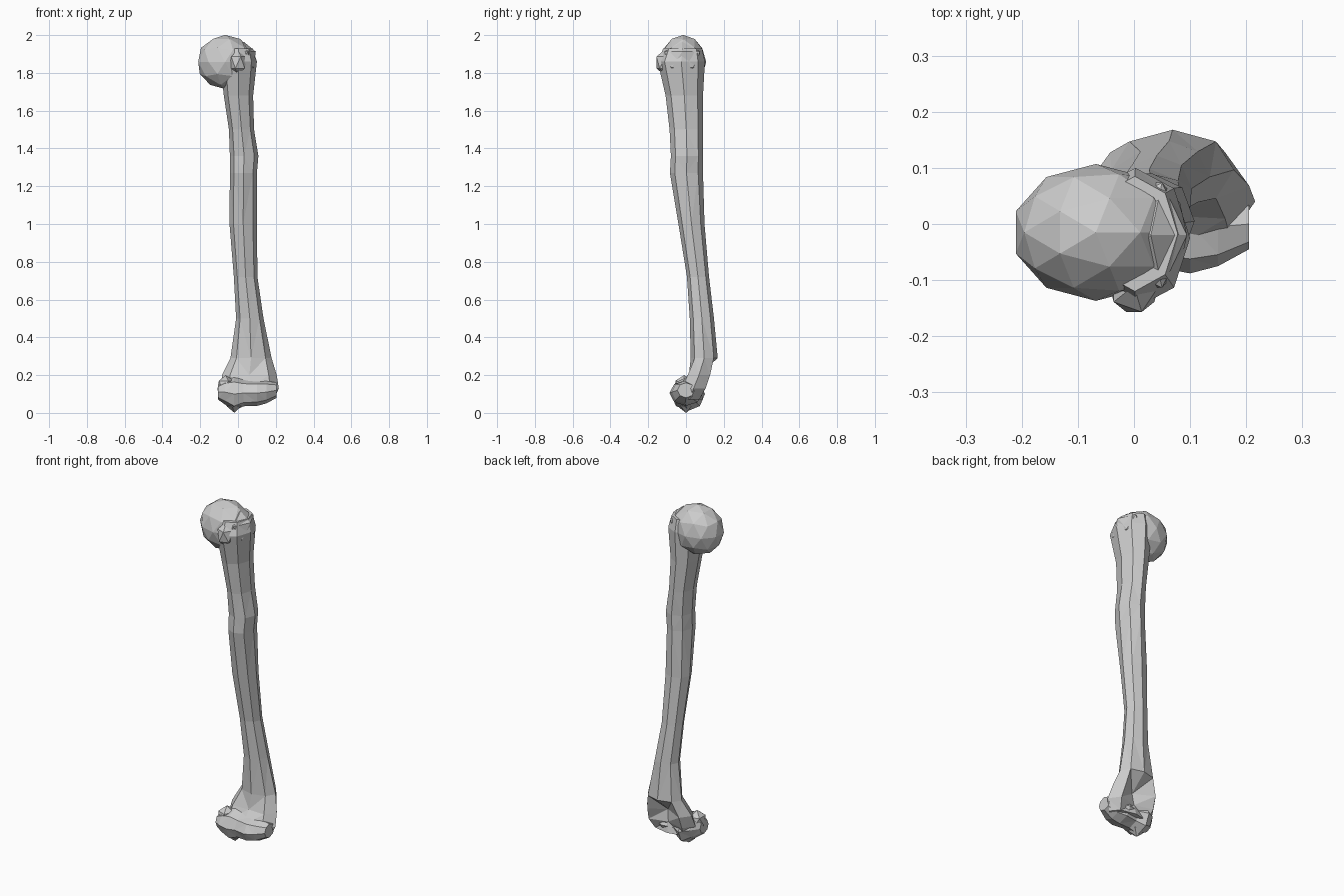
import bpy, bmesh
from math import sin, cos, pi
from mathutils import Vector


def finish(name, bm):
    bmesh.ops.recalc_face_normals(bm, faces=bm.faces)
    me = bpy.data.meshes.new(name)
    bm.to_mesh(me)
    bm.free()
    ob = bpy.data.objects.new(name, me)
    bpy.context.collection.objects.link(ob)
    return ob


def loft(name, rings, dents=()):
    """Skin closed rings of points; dents = (spot, radius, push)."""
    bm = bmesh.new()
    loops = [[bm.verts.new(p) for p in ring] for ring in rings]
    n = len(loops[0])
    for a, b in zip(loops, loops[1:]):
        for i in range(n):
            bm.faces.new((a[i], a[(i + 1) % n], b[(i + 1) % n], b[i]))
    bm.faces.new(loops[0])
    bm.faces.new(loops[-1])
    for spot, radius, push in dents:
        for v in bm.verts:
            if (v.co - Vector(spot)).length < radius:
                v.co += Vector(push)
    bmesh.ops.triangulate(bm, faces=bm.faces)
    return finish(name, bm)


def ring_z(z, x0, x1, y0, y1, n=8):
    return [((x0 + x1) / 2 + (x1 - x0) / 2 * cos(2 * pi * i / n),
             (y0 + y1) / 2 + (y1 - y0) / 2 * sin(2 * pi * i / n), z) for i in range(n)]


def ring_x(x, y, z, ry, rz, n=8):
    return [(x, y + ry * cos(2 * pi * i / n), z + rz * sin(2 * pi * i / n)) for i in range(n)]


def lump(name, centre, size, level=2):
    bm = bmesh.new()
    bmesh.ops.create_icosphere(bm, subdivisions=level, radius=1)
    for v in bm.verts:
        v.co = Vector(centre) + v.co * Vector(size)
    return finish(name, bm)


# Shaft flaring into the upper neck and the broad lower end: z, x range, y range
profile = [
    (0.07, -0.07, 0.19, -0.045, 0.09),
    (0.13, -0.09, 0.216, -0.05, 0.13),
    (0.20, -0.085, 0.205, -0.015, 0.152),
    (0.29, -0.04, 0.178, 0.025, 0.168),
    (0.50, -0.01, 0.135, 0.02, 0.148),
    (0.72, -0.022, 0.103, 0.005, 0.122),
    (1.00, -0.045, 0.100, -0.04, 0.098),
    (1.27, -0.043, 0.100, -0.085, 0.09),
    (1.36, -0.043, 0.108, -0.08, 0.09),
    (1.50, -0.048, 0.085, -0.087, 0.09),
    (1.68, -0.075, 0.080, -0.108, 0.09),
    (1.86, -0.095, 0.100, -0.15, 0.10),
    (1.93, -0.075, 0.078, -0.12, 0.085),
]
loft("shaft", [ring_z(*p) for p in profile], [
    ((0.06, 0.152, 0.20), 0.03, (0.01, -0.085, 0)),    # rear hollow
    ((0.06, 0.13, 0.13), 0.03, (0, -0.055, 0)),
    ((0.06, -0.015, 0.20), 0.03, (0, 0.03, 0)),        # front hollow
])

# Ball at the top and the two knobs beside it
lump("head", (-0.068, -0.015, 1.858), (0.15, 0.122, 0.143))
lump("greater_knob", (0.03, -0.02, 1.87), (0.072, 0.11, 0.095), 1)
lump("lesser_knob", (0.0, -0.11, 1.855), (0.05, 0.055, 0.07), 1)

# Spool shaped joint at the bottom: x, y, z, radii in y and z
loft("joint_spool", [ring_x(*r) for r in [
    (-0.105, -0.02, 0.11, 0.04, 0.04),
    (-0.07, -0.005, 0.11, 0.075, 0.065),
    (-0.02, 0.01, 0.10, 0.09, 0.09),
    (0.03, 0.0, 0.105, 0.075, 0.07),
    (0.10, 0.0, 0.105, 0.088, 0.068),
    (0.15, -0.005, 0.11, 0.07, 0.06),
    (0.205, 0.0, 0.12, 0.045, 0.04)]])
lump("inner_side_knob", (-0.065, -0.01, 0.145), (0.05, 0.055, 0.055), 1)
lump("spool_tip", (-0.018, 0.0, 0.06), (0.045, 0.05, 0.06), 1)
